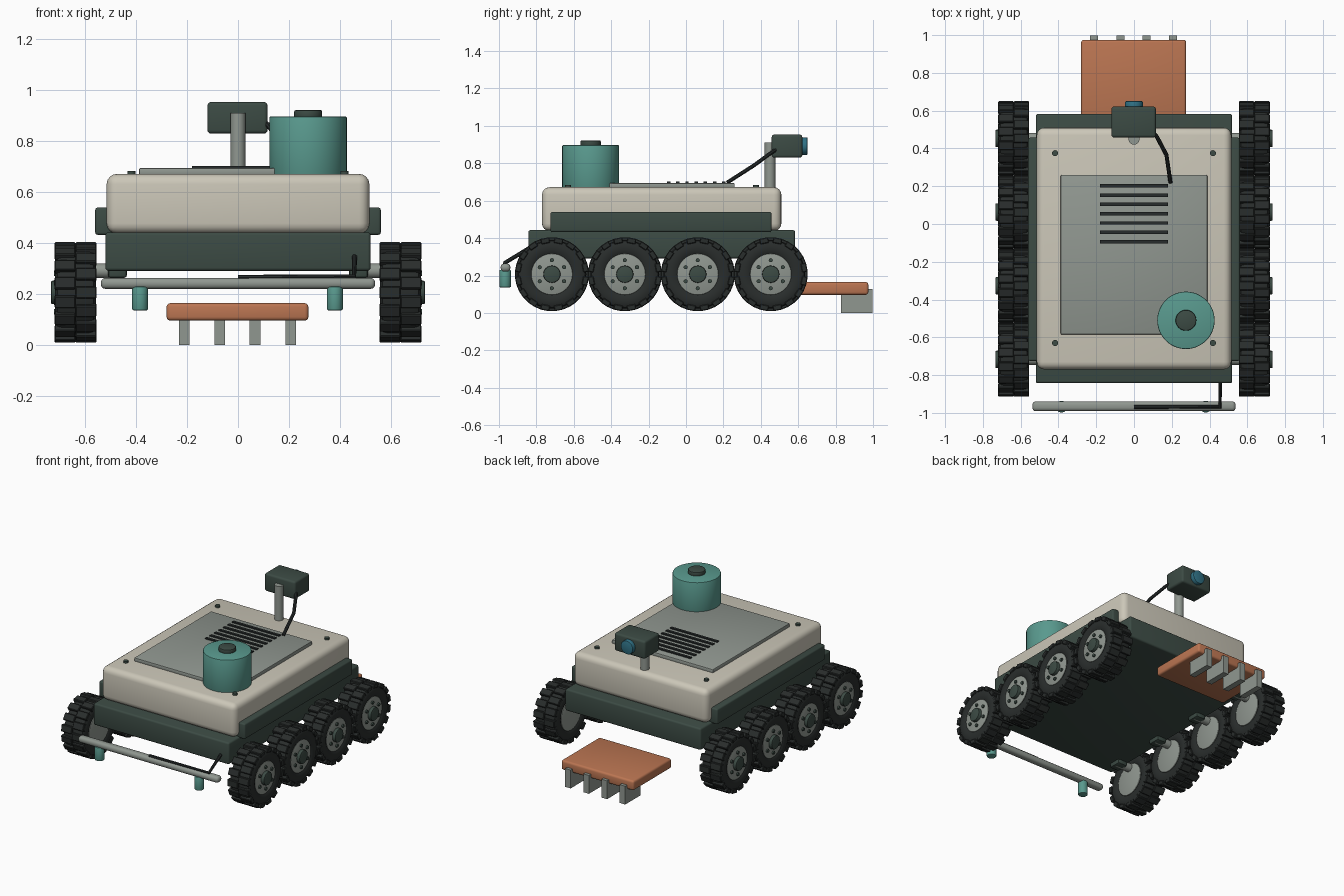
import bpy, bmesh
from math import pi, cos, sin, radians
from mathutils import Vector, Matrix

if "Cube" in bpy.data.objects:
    bpy.data.objects.remove(bpy.data.objects["Cube"])


def mat(name, r, g, b):
    m = bpy.data.materials.new(name)
    m.diffuse_color = (r, g, b, 1)
    m.use_nodes = True
    m.node_tree.nodes["Principled BSDF"].inputs["Base Color"].default_value = m.diffuse_color
    return m


CREAM = mat("cream", .60, .57, .48)
DARK = mat("dark_green", .045, .07, .058)
TEAL = mat("teal", .10, .32, .27)
COPPER = mat("copper", .50, .18, .085)
STEEL = mat("steel", .28, .31, .28)
RUBBER = mat("rubber", .022, .026, .025)
BLACK = mat("black", .02, .025, .025)
GLASS = mat("glass", .03, .17, .24)


def smooth(ob):
    bpy.ops.object.select_all(action='DESELECT')
    ob.select_set(True)
    bpy.context.view_layer.objects.active = ob
    bpy.ops.object.shade_smooth_by_angle(angle=radians(35))


def finish(name, bm, material):
    bmesh.ops.recalc_face_normals(bm, faces=bm.faces)
    me = bpy.data.meshes.new(name)
    bm.to_mesh(me)
    bm.free()
    me.materials.append(material)
    ob = bpy.data.objects.new(name, me)
    bpy.context.collection.objects.link(ob)
    smooth(ob)
    return ob


def box(name, x, y, z, material, bevel=0.0, seg=3):
    bm = bmesh.new()
    size = Vector((x[1] - x[0], y[1] - y[0], z[1] - z[0]))
    mid = Vector((sum(x) / 2, sum(y) / 2, sum(z) / 2))
    bmesh.ops.create_cube(bm, size=1, matrix=Matrix.Translation(mid) @ Matrix.Diagonal(size).to_4x4())
    if bevel:
        bmesh.ops.bevel(bm, geom=bm.edges[:], offset=bevel, segments=seg, profile=.5, affect='EDGES')
    return finish(name, bm, material)


def add_cyl(bm, a, b, r, seg):
    a, b = Vector(a), Vector(b)
    rot = (b - a).to_track_quat('Z', 'Y').to_matrix().to_4x4()
    bmesh.ops.create_cone(bm, cap_ends=True, segments=seg, radius1=r, radius2=r, depth=(b - a).length,
                          matrix=Matrix.Translation((a + b) / 2) @ rot)


def cyl(name, a, b, r, material, bevel=0.0, seg=32):
    bm = bmesh.new()
    add_cyl(bm, a, b, r, seg)
    if bevel:
        rims = [e for e in bm.edges if any(len(f.verts) > 4 for f in e.link_faces)]
        bmesh.ops.bevel(bm, geom=rims, offset=bevel, segments=2, profile=.5, affect='EDGES')
    return finish(name, bm, material)


def tube(name, pts, r, material):
    cu = bpy.data.curves.new(name, 'CURVE')
    cu.dimensions = '3D'
    cu.bevel_depth, cu.bevel_resolution, cu.use_fill_caps = r, 2, True
    sp = cu.splines.new('POLY')
    sp.points.add(len(pts) - 1)
    for p, co in zip(sp.points, pts):
        p.co = (*co, 1)
    cu.materials.append(material)
    ob = bpy.data.objects.new(name, cu)
    bpy.context.collection.objects.link(ob)
    bpy.ops.object.select_all(action='DESELECT')
    ob.select_set(True)
    bpy.context.view_layer.objects.active = ob
    bpy.ops.object.convert(target='MESH')
    smooth(bpy.context.object)


# Body
box("chassis", (-.52, .52), (-.843, .583), (.292, .443), DARK, .012)
box("upper_shell", (-.515, .515), (-.77, .51), (.438, .672), CREAM, .04, 4)
for s, side in ((-1, "left"), (1, "right")):
    box(side + "_skirt", sorted((s * .49, s * .56)), (-.725, .457), (.433, .54), DARK, .01)

# Deck panel, vents and screws
box("deck_panel", (-.388, .388), (-.585, .26), (.665, .695), STEEL, .006, 2)
for i in range(7):
    y = .202 - i * .0492
    box("vent_slat", (-.18, .18), (y - .009, y + .009), (.69, .703), BLACK)
for x in (-.418, .418):
    for y in (-.63, .375):
        cyl("deck_screw", (x, y, .665), (x, y, .684), .016, DARK, seg=16)

# Tank
cyl("tank", (.275, -.51, .665), (.275, -.51, .897), .152, TEAL, .005, 48)
cyl("tank_cap", (.275, -.51, .89), (.275, -.51, .922), .055, DARK, .006)

# Camera mast
cyl("mast", (0, .449, .665), (0, .449, .91), .029, STEEL)
box("camera_head", (-.12, .116), (.458, .622), (.83, .954), DARK, .014)
cyl("camera_lens", (0, .60, .892), (0, .65, .892), .047, GLASS, .006)
tube("camera_cable", [(.09, .50, .885), (.122, .46, .86), (.172, .365, .79), (.193, .22, .697)], .011, BLACK)

# Front spray boom
box("spray_boom", (-.538, .538), (-.991, -.939), (.221, .264), STEEL, .018)
for x in (-.384, .38):
    cyl("spray_nozzle", (x, -.967, .137), (x, -.967, .23), .031, TEAL, .005, 24)
tube("boom_hose", [(0, -.968, .265), (.455, -.968, .268), (.457, -.83, .352)], .011, BLACK)

# Rear tool plate and tines
box("tool_plate", (-.28, .276), (.555, .975), (.097, .165), COPPER, .014)
for x in (-.211, -.072, .067, .207):
    box("tine", (x - .021, x + .021), (.828, .997), (0, .127), STEEL)


# Wheel parts, axle along x, outer side +x, centred on the tyre
def ring(p, n=48):
    bm = bmesh.new()
    rows = [[bm.verts.new((x, r * cos(2 * pi * i / n), r * sin(2 * pi * i / n))) for x, r in p] for i in range(n)]
    for i in range(n):
        a, b = rows[i], rows[(i + 1) % n]
        for k in range(len(p)):
            m = (k + 1) % len(p)
            bm.faces.new((a[k], a[m], b[m], b[k]))
    return bm


tyre = finish("tyre", ring([(-.07, .108), (-.079, .125), (-.08, .16), (-.07, .178), (-.05, .184),
                            (.05, .184), (.07, .178), (.08, .16), (.079, .125), (.07, .108)]), RUBBER)

bm = bmesh.new()
for i in range(32):
    x = .041 if i % 2 else -.041
    m = (Matrix.Rotation(2 * pi * i / 32, 4, 'X') @ Matrix.Translation((x, 0, .182))
         @ Matrix.Diagonal((.082, .048, .03, 1)))
    bmesh.ops.create_cube(bm, size=1, matrix=m)
bmesh.ops.bevel(bm, geom=bm.edges[:], offset=.004, segments=1, affect='EDGES')
tread = finish("tread_lugs", bm, RUBBER)

rim = cyl("rim", (-.076, 0, 0), (.074, 0, 0), .111, STEEL, .005, 40)
hub = cyl("hub_cap", (.05, 0, 0), (.097, 0, 0), .046, DARK, .006, 24)
bm = bmesh.new()
for i in range(6):
    a = pi / 2 + i * pi / 3
    y, z = .075 * cos(a), .075 * sin(a)
    add_cyl(bm, (.065, y, z), (.084, y, z), .011, 12)
bolts = finish("wheel_bolts", bm, DARK)

# Eight wheels with their suspension arms
parts = (tyre, tread, rim, hub, bolts)
for s, side in ((-1, "left"), (1, "right")):
    for k, y in enumerate((-.717, -.327, .063, .453)):
        for p in parts:
            ob = bpy.data.objects.new(f"{side}_{p.name}_{k}", p.data)
            bpy.context.collection.objects.link(ob)
            ob.location = (s * .637, y, .207)
            ob.rotation_euler = (0, 0, 0 if s > 0 else pi)
        cyl(f"{side}_axle_arm_{k}", (s * .45, y, .292), (s * .58, y, .292), .029, STEEL, seg=16)
        box(f"{side}_arm_mount_{k}", sorted((s * .435, s * .51)), (y - .045, y + .045), (.264, .33), DARK, .012, 2)
for p in parts:
    bpy.data.objects.remove(p)
